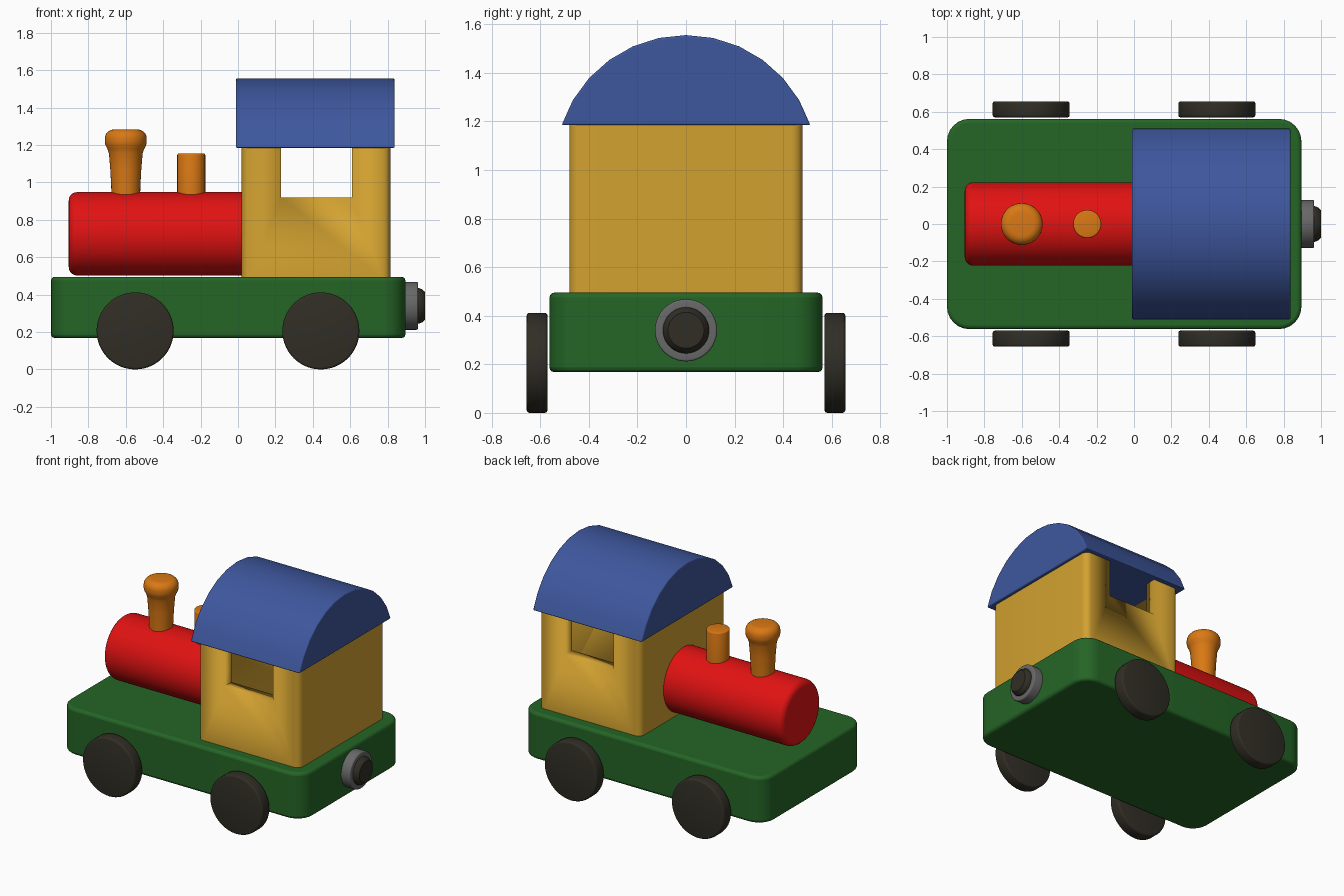
import bpy, bmesh, math
from mathutils import Matrix

if "Cube" in bpy.data.objects:
    bpy.data.objects.remove(bpy.data.objects["Cube"])


def paint(name, rgb):
    m = bpy.data.materials.new(name)
    m.diffuse_color = (*rgb, 1)
    m.use_nodes = True
    m.node_tree.nodes["Principled BSDF"].inputs["Base Color"].default_value = m.diffuse_color
    return m


GREEN = paint("green", (0.018, 0.13, 0.019))
RED = paint("red", (0.75, 0.006, 0.006))
BLUE = paint("blue", (0.048, 0.095, 0.34))
YELLOW = paint("yellow", (0.65, 0.36, 0.03))
ORANGE = paint("orange", (0.70, 0.19, 0.007))
BLACK = paint("black", (0.03, 0.027, 0.018))
GREY = paint("grey", (0.14, 0.14, 0.14))


def finish(name, bm, mat, bevel=0.0, angle=40):
    bmesh.ops.recalc_face_normals(bm, faces=bm.faces)
    me = bpy.data.meshes.new(name)
    bm.to_mesh(me)
    bm.free()
    ob = bpy.data.objects.new(name, me)
    bpy.context.collection.objects.link(ob)
    me.materials.append(mat)
    if bevel:
        mod = ob.modifiers.new("round_edges", 'BEVEL')
        mod.width, mod.segments = bevel, 3
        mod.limit_method, mod.angle_limit = 'ANGLE', math.radians(40)
    bpy.ops.object.select_all(action='DESELECT')
    ob.select_set(True)
    bpy.context.view_layer.objects.active = ob
    bpy.ops.object.shade_smooth_by_angle(angle=math.radians(angle))
    return ob


def box(name, x0, x1, y, z0, z1, mat, corner=0.0, bevel=0.0):
    """Box symmetric in y, with rounded upright corners."""
    bm = bmesh.new()
    bmesh.ops.create_cube(bm, size=1, matrix=Matrix.LocRotScale(
        ((x0 + x1) / 2, 0, (z0 + z1) / 2), None, (x1 - x0, 2 * y, z1 - z0)))
    if corner:
        up = [e for e in bm.edges if abs(e.verts[0].co.z - e.verts[1].co.z) > 0.01]
        bmesh.ops.bevel(bm, geom=up, offset=corner, segments=6, profile=0.5, affect='EDGES')
    return finish(name, bm, mat, bevel)


def lathe(name, profile, origin, axis, mat, steps=48):
    """Turned part: (radius, distance along axis) pairs, closed at both ends."""
    rot = {'x': Matrix.Rotation(math.pi / 2, 4, 'Y'),
           'y': Matrix.Rotation(-math.pi / 2, 4, 'X'), 'z': Matrix()}[axis]
    bm = bmesh.new()
    rings = [[bm.verts.new((r * math.cos(a), r * math.sin(a), h))
              for a in (2 * math.pi * i / steps for i in range(steps))] for r, h in profile]
    for lo, hi in zip(rings, rings[1:]):
        for i in range(steps):
            j = (i + 1) % steps
            bm.faces.new((lo[i], lo[j], hi[j], hi[i]))
    bm.faces.new(rings[0])
    bm.faces.new(rings[-1])
    bm.transform(Matrix.Translation(origin) @ rot)
    return finish(name, bm, mat)


def arc(r, h, rad, sign, n=5):
    """Rounded rim points: sign -1 starts a part at h, +1 ends it at h."""
    pts = [(r - rad + rad * math.cos(t), h - sign * (rad - rad * math.sin(t)))
           for t in (math.pi / 2 * i / n for i in range(n + 1))]
    return pts if sign > 0 else pts[::-1]


# Chassis
box("chassis", -1, 0.895, 0.562, 0.168, 0.495, GREEN, corner=0.12, bevel=0.02)

# Boiler
lathe("boiler", arc(0.223, -0.905, 0.045, -1) + [(0.223, 0.04)], (0, 0, 0.725), 'x', RED, 64)

# Cab: hollow walls with a window opening on both sides
cab = box("cab", 0.02, 0.815, 0.48, 0.49, 1.195, YELLOW, corner=0.045)
room = box("room_cutter", 0.10, 0.735, 0.40, 0.52, 1.4, YELLOW)
window = box("window_cutter", 0.23, 0.61, 0.7, 0.92, 1.41, YELLOW)
for cutter in (room, window):
    cutter.hide_render = True
    cutter.hide_viewport = True
    cut = cab.modifiers.new("cut", 'BOOLEAN')
    cut.operation, cut.solver, cut.object = 'DIFFERENCE', 'EXACT', cutter

# Roof: arched slab
bm = bmesh.new()
R, zc, half = 0.539, 1.016, math.asin(0.512 / 0.539)
ends = [[bm.verts.new((x, R * math.sin(a), zc + R * math.cos(a)))
         for a in (half * (i / 6 - 1) for i in range(13))] for x in (-0.012, 0.838)]
for i in range(13):
    j = (i + 1) % 13
    bm.faces.new((ends[0][i], ends[0][j], ends[1][j], ends[1][i]))
for e in ends:
    bm.faces.new(e)
finish("roof", bm, BLUE, bevel=0.008)

# Chimney and steam dome
lathe("chimney", [(0.076, 0.90), (0.078, 0.98), (0.083, 1.07), (0.09, 1.155), (0.099, 1.18),
                  (0.109, 1.20), (0.112, 1.215)] + arc(0.112, 1.283, 0.048, 1),
      (-0.6, 0, 0), 'z', ORANGE)
lathe("steam_dome", [(0.075, 0.90)] + arc(0.075, 1.154, 0.008, 1, 3), (-0.25, 0, 0), 'z', ORANGE)

# Wheels
for x, place in ((-0.55, "front"), (0.443, "rear")):
    for s, side in ((-1, "near"), (1, "far")):
        lathe(f"{place}_wheel_{side}",
              arc(0.206, -0.043, 0.012, -1, 3) + arc(0.206, 0.043, 0.012, 1, 3),
              (x, s * 0.613, 0.206), 'y', BLACK, 56)

# Rear coupling: grey collar with a dark tapered magnet
lathe("coupling_collar", [(0.128, 0.88)] + arc(0.128, 0.963, 0.008, 1, 3) + [(0.095, 0.963)],
      (0, 0, 0.34), 'x', GREY)
lathe("coupling_magnet", [(0.095, 0.94), (0.095, 0.968), (0.088, 0.985), (0.074, 1.0)],
      (0, 0, 0.34), 'x', BLACK)
